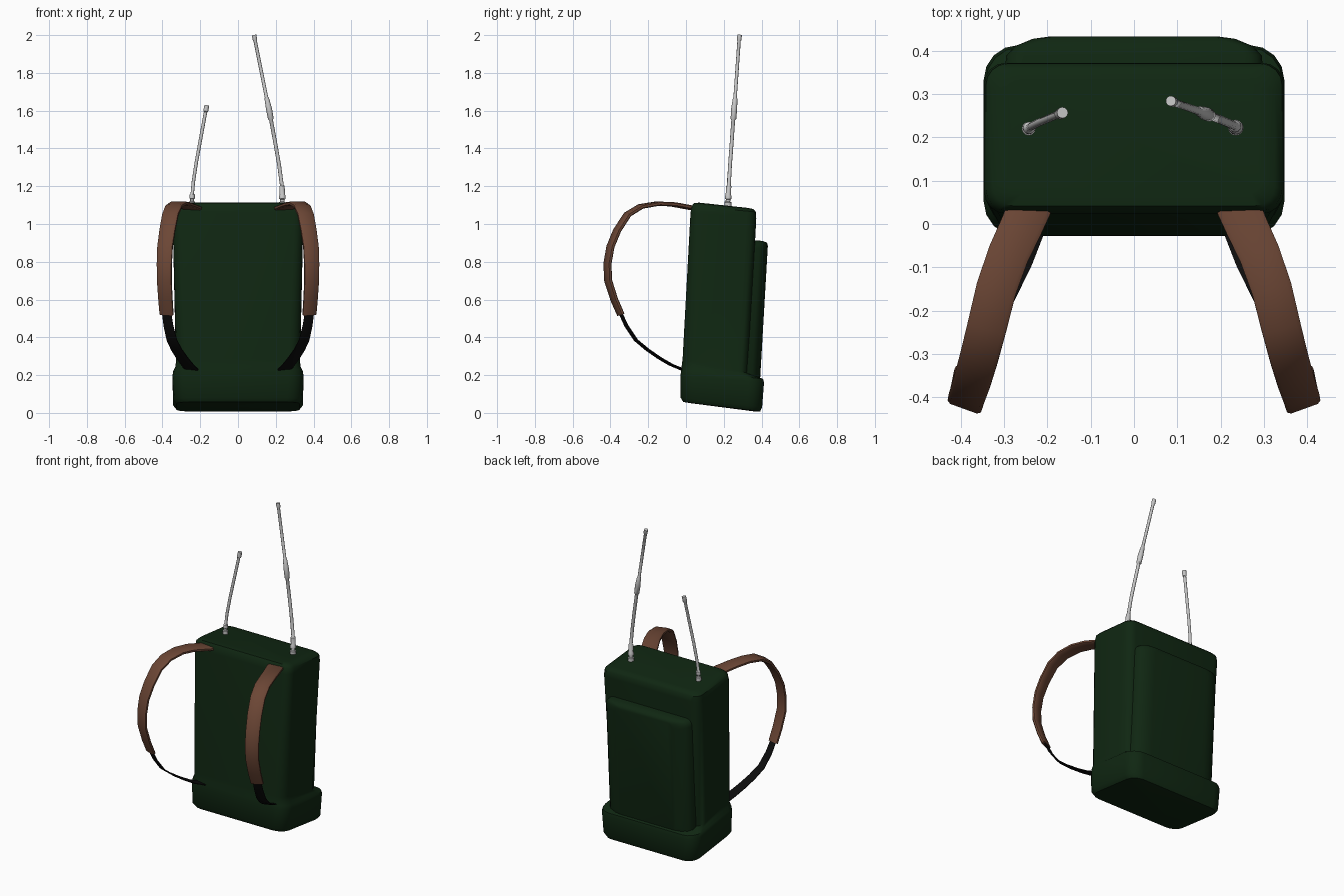
import bpy, bmesh, math
from mathutils import Vector


def material(name, rgb):
    m = bpy.data.materials.new(name)
    m.diffuse_color = (*rgb, 1)
    return m


GREEN = material("dark green", (0.005, 0.020, 0.006))
BROWN = material("brown leather", (0.150, 0.062, 0.036))
BLACK = material("black webbing", (0.004, 0.004, 0.004))
STEEL = material("pale grey metal", (0.56, 0.56, 0.56))


def loft(name, rings, mat, angle=40):
    """Skin a list of equal-length point rings and cap both ends."""
    bm = bmesh.new()
    loops = [[bm.verts.new(p) for p in ring] for ring in rings]
    n = len(loops[0])
    for a, b in zip(loops, loops[1:]):
        for i in range(n):
            j = (i + 1) % n
            bm.faces.new((a[i], a[j], b[j], b[i]))
    bm.faces.new(loops[0][::-1])
    bm.faces.new(loops[-1])
    bmesh.ops.recalc_face_normals(bm, faces=bm.faces)
    mesh = bpy.data.meshes.new(name)
    bm.to_mesh(mesh)
    bm.free()
    ob = bpy.data.objects.new(name, mesh)
    bpy.context.collection.objects.link(ob)
    mesh.materials.append(mat)
    bpy.ops.object.select_all(action='DESELECT')
    ob.select_set(True)
    bpy.context.view_layer.objects.active = ob
    bpy.ops.object.shade_smooth_by_angle(angle=math.radians(angle))
    return ob


def rounded_rect(hw, lo, hi, r, seg=4):
    """Rounded rectangle: u in +-hw, v in lo..hi."""
    pts = []
    for k, (cu, cv) in enumerate([(hw - r, hi - r), (r - hw, hi - r),
                                  (r - hw, lo + r), (hw - r, lo + r)]):
        for s in range(seg + 1):
            a = math.pi / 2 * (k + s / seg)
            pts.append((cu + r * math.cos(a), cv + r * math.sin(a)))
    return pts


# Main pack: leaning rings (half width, front y, back y, front z, back z, radius)
def body_ring(hw, yf, yb, zf, zb, r):
    return [(x, y, zf + (zb - zf) * (y - yf) / (yb - yf))
            for x, y in rounded_rect(hw, yf, yb, r)]


loft("pack_body", [body_ring(*p) for p in [
    (0.290, 0.020, 0.360, 0.052, 0.008, 0.05),
    (0.325, -0.015, 0.393, 0.058, 0.008, 0.07),
    (0.343, -0.028, 0.403, 0.080, 0.030, 0.08),
    (0.347, -0.028, 0.413, 0.205, 0.160, 0.08),
    (0.343, -0.026, 0.408, 0.230, 0.180, 0.08),
    (0.332, -0.022, 0.375, 0.255, 0.192, 0.075),
    (0.328, -0.018, 0.330, 0.285, 0.210, 0.06),
    (0.346, 0.024, 0.372, 1.060, 1.030, 0.05),
    (0.342, 0.030, 0.370, 1.095, 1.064, 0.05),
    (0.325, 0.042, 0.357, 1.111, 1.079, 0.045),
    (0.290, 0.070, 0.330, 1.113, 1.085, 0.03)]], GREEN)


# Raised pocket on the back, following the lean of the pack
def pocket_ring(off, hw, lo, hi, r):
    return [(x, 0.318 + 0.058 * z + off, z)
            for x, z in rounded_rect(hw, lo, hi, r)]


loft("back_pocket", [pocket_ring(*p) for p in [
    (-0.04, 0.300, 0.150, 0.915, 0.04),
    (0.020, 0.295, 0.150, 0.912, 0.04),
    (0.042, 0.275, 0.155, 0.908, 0.04),
    (0.059, 0.235, 0.165, 0.900, 0.04),
    (0.064, 0.200, 0.180, 0.885, 0.03)]], GREEN)


# Shoulder straps: flat padded section swept along a path
def strap(name, path, widths, thick, mat, side):
    pts = [Vector(p) for p in path]
    rings = []
    for i, p in enumerate(pts):
        t = (pts[min(i + 1, len(pts) - 1)] - pts[max(i - 1, 0)]).normalized()
        across = Vector((0.94, 0.34, 0))
        across = (across - t * across.dot(t)).normalized()
        normal = t.cross(across)
        f = i / (len(pts) - 1)
        w = widths[0] + (widths[1] - widths[0]) * f
        ring = []
        for u, v in [(-1, -.5), (-.8, -1), (.8, -1), (1, -.5),
                     (1, .5), (.8, 1), (-.8, 1), (-1, .5)]:
            q = p + across * (u * w / 2) + normal * (v * thick / 2)
            ring.append((q.x * side, q.y, q.z))
        rings.append(ring)
    loft(name, rings, mat, 50)


PAD = [(0.238, 0.045, 1.083), (0.262, -0.01, 1.093), (0.290, -0.07, 1.104),
       (0.318, -0.15, 1.108), (0.340, -0.24, 1.093), (0.358, -0.31, 1.050),
       (0.374, -0.365, 0.965), (0.386, -0.400, 0.880), (0.390, -0.416, 0.790),
       (0.390, -0.412, 0.700), (0.384, -0.380, 0.600), (0.378, -0.345, 0.520)]
WEB = [(0.379, -0.350, 0.535), (0.368, -0.315, 0.460), (0.350, -0.265, 0.385),
       (0.325, -0.205, 0.335), (0.295, -0.140, 0.290), (0.268, -0.08, 0.255),
       (0.245, -0.015, 0.228)]
for label, side in (("right", 1), ("left", -1)):
    strap(label + "_shoulder_pad", PAD, (0.10, 0.075), 0.022, BROWN, side)
    strap(label + "_lower_webbing", WEB, (0.05, 0.075), 0.008, BLACK, side)


# Antennas: stepped tubes, stations are (x, y, z, radius)
def antenna(name, stations):
    rings = []
    pts = [Vector(s[:3]) for s in stations]
    for i, s in enumerate(stations):
        t = (pts[min(i + 1, len(pts) - 1)] - pts[max(i - 1, 0)]).normalized()
        a = t.cross(Vector((0, 1, 0))).normalized()
        b = t.cross(a)
        rings.append([pts[i] + (a * math.cos(k * math.pi / 6)
                                + b * math.sin(k * math.pi / 6)) * s[3]
                      for k in range(12)])
    loft(name, rings, STEEL)


antenna("tall_antenna", [
    (0.235, 0.222, 1.080, 0.018), (0.235, 0.222, 1.115, 0.018),
    (0.235, 0.222, 1.118, 0.012), (0.235, 0.223, 1.130, 0.012),
    (0.235, 0.223, 1.133, 0.017), (0.235, 0.224, 1.150, 0.017),
    (0.235, 0.224, 1.155, 0.014), (0.233, 0.226, 1.200, 0.014),
    (0.232, 0.227, 1.205, 0.010), (0.218, 0.233, 1.310, 0.010),
    (0.199, 0.241, 1.420, 0.010), (0.175, 0.250, 1.550, 0.010),
    (0.174, 0.251, 1.556, 0.015), (0.164, 0.255, 1.610, 0.016),
    (0.152, 0.260, 1.665, 0.012), (0.151, 0.260, 1.670, 0.009),
    (0.091, 0.281, 1.970, 0.009), (0.090, 0.282, 1.975, 0.012),
    (0.085, 0.284, 2.000, 0.012)])
antenna("short_antenna", [
    (-0.243, 0.220, 1.080, 0.016), (-0.243, 0.220, 1.118, 0.016),
    (-0.243, 0.220, 1.121, 0.010), (-0.243, 0.221, 1.132, 0.010),
    (-0.243, 0.221, 1.135, 0.014), (-0.242, 0.222, 1.155, 0.014),
    (-0.242, 0.222, 1.160, 0.009), (-0.236, 0.226, 1.225, 0.009),
    (-0.220, 0.234, 1.330, 0.009), (-0.172, 0.254, 1.592, 0.009),
    (-0.171, 0.254, 1.596, 0.013), (-0.165, 0.257, 1.628, 0.013)])
